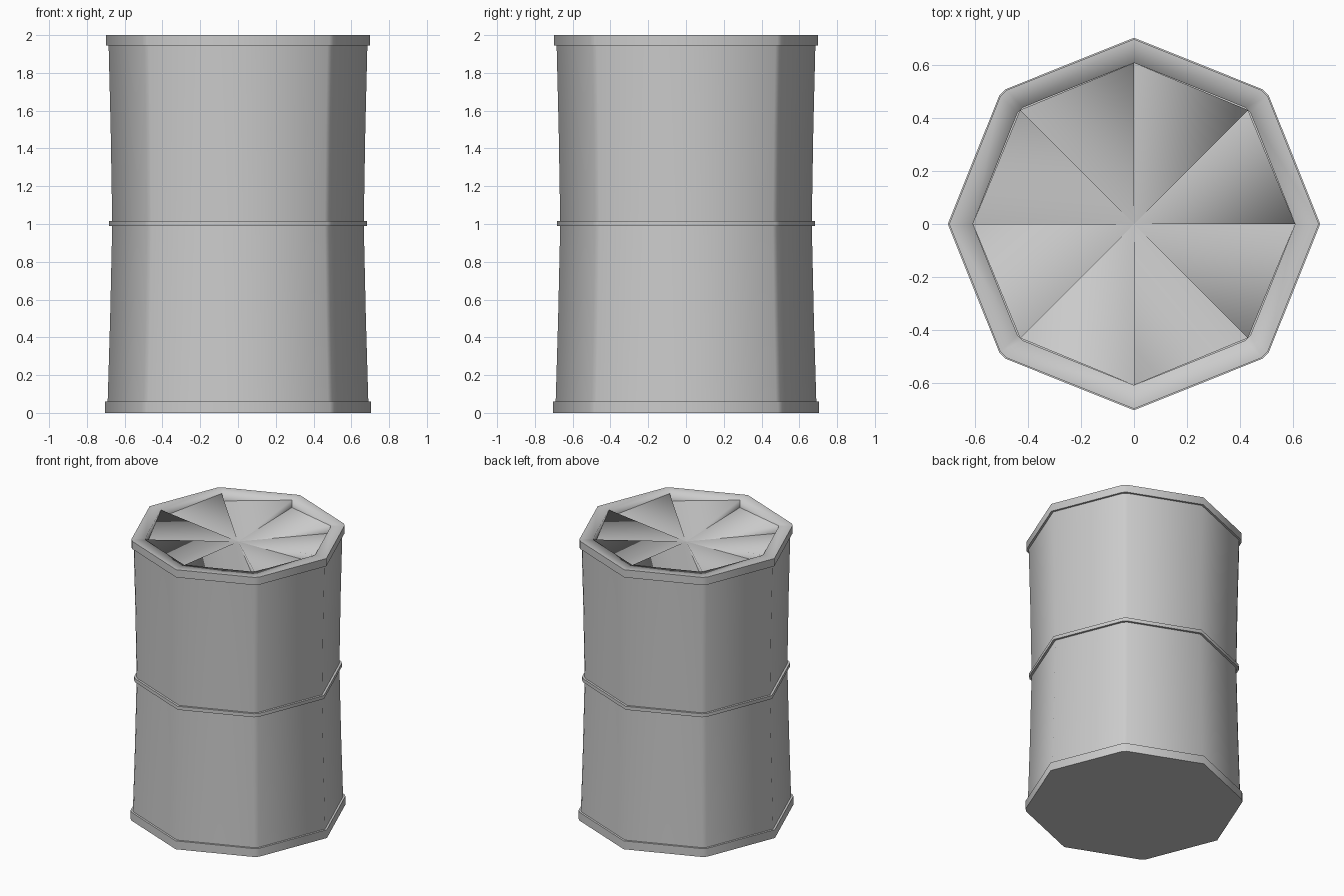
import bpy
import bmesh
from math import cos, sin, pi, radians

old = bpy.data.objects.get("Cube")
if old:
    bpy.data.objects.remove(old, do_unlink=True)

# Single plain grey
grey = bpy.data.materials.new("plain grey")
grey.use_nodes = True
colour = (0.6, 0.6, 0.6, 1)
grey.diffuse_color = colour
grey.node_tree.nodes["Principled BSDF"].inputs["Base Color"].default_value = colour

# Octagon corners; the diagonal ones are slightly chamfered
CHAMFER = radians(1.3)
ANGLES = []
for k in range(8):
    a = k * pi / 4
    ANGLES += [a - CHAMFER, a + CHAMFER] if k % 2 else [a]


def point(r, a, z):
    return (r * cos(a), r * sin(a), z)


def finish(name, bm):
    mesh = bpy.data.meshes.new(name)
    bm.to_mesh(mesh)
    bm.free()
    mesh.materials.append(grey)
    mesh.polygons.foreach_set("use_smooth", [True] * len(mesh.polygons))
    obj = bpy.data.objects.new(name, mesh)
    bpy.context.collection.objects.link(obj)
    return obj


def ringed(name, profile, cap_bottom=False, sharp_angle=None):
    """Sweep a (radius, height) profile around the octagon."""
    bm = bmesh.new()
    rings = [[bm.verts.new(point(r, a, z)) for a in ANGLES] for r, z in profile]
    n = len(ANGLES)
    for low, high in zip(rings, rings[1:]):
        for i in range(n):
            j = (i + 1) % n
            bm.faces.new((low[i], low[j], high[j], high[i]))
    if cap_bottom:
        bm.faces.new(rings[0][::-1])
    if sharp_angle:
        bm.normal_update()
        for e in bm.edges:
            e.smooth = len(e.link_faces) < 2 or e.calc_face_angle() < sharp_angle
    return finish(name, bm)


# Waisted body with a foot band, a thin middle band and a top band
ringed("barrel_body", [
    (0.705, 0), (0.705, 0.06), (0.69, 0.06),
    (0.677, 0.5), (0.666, 0.99), (0.682, 0.99), (0.682, 1.015), (0.666, 1.015),
    (0.674, 1.5), (0.685, 1.945), (0.70, 1.945), (0.70, 2.0),
], cap_bottom=True, sharp_angle=radians(50))

# Flat rim rolling into a short inner wall
ringed("top_rim", [(0.70, 2.0), (0.61, 2.0), (0.61, 1.935)])

# Pinwheel lid: each wedge climbs clockwise, then drops to the next one
bm = bmesh.new()
for k in range(8):
    low_a, high_a = (k + 1) * pi / 4, k * pi / 4
    hub = bm.verts.new((0, 0, 1.935))
    low = bm.verts.new(point(0.61, low_a, 1.945))
    crest = bm.verts.new(point(0.61, high_a, 1.998))
    foot = bm.verts.new(point(0.61, high_a, 1.945))
    bm.faces.new((hub, crest, low))
    bm.faces.new((hub, foot, crest))
finish("pinwheel_lid", bm)
